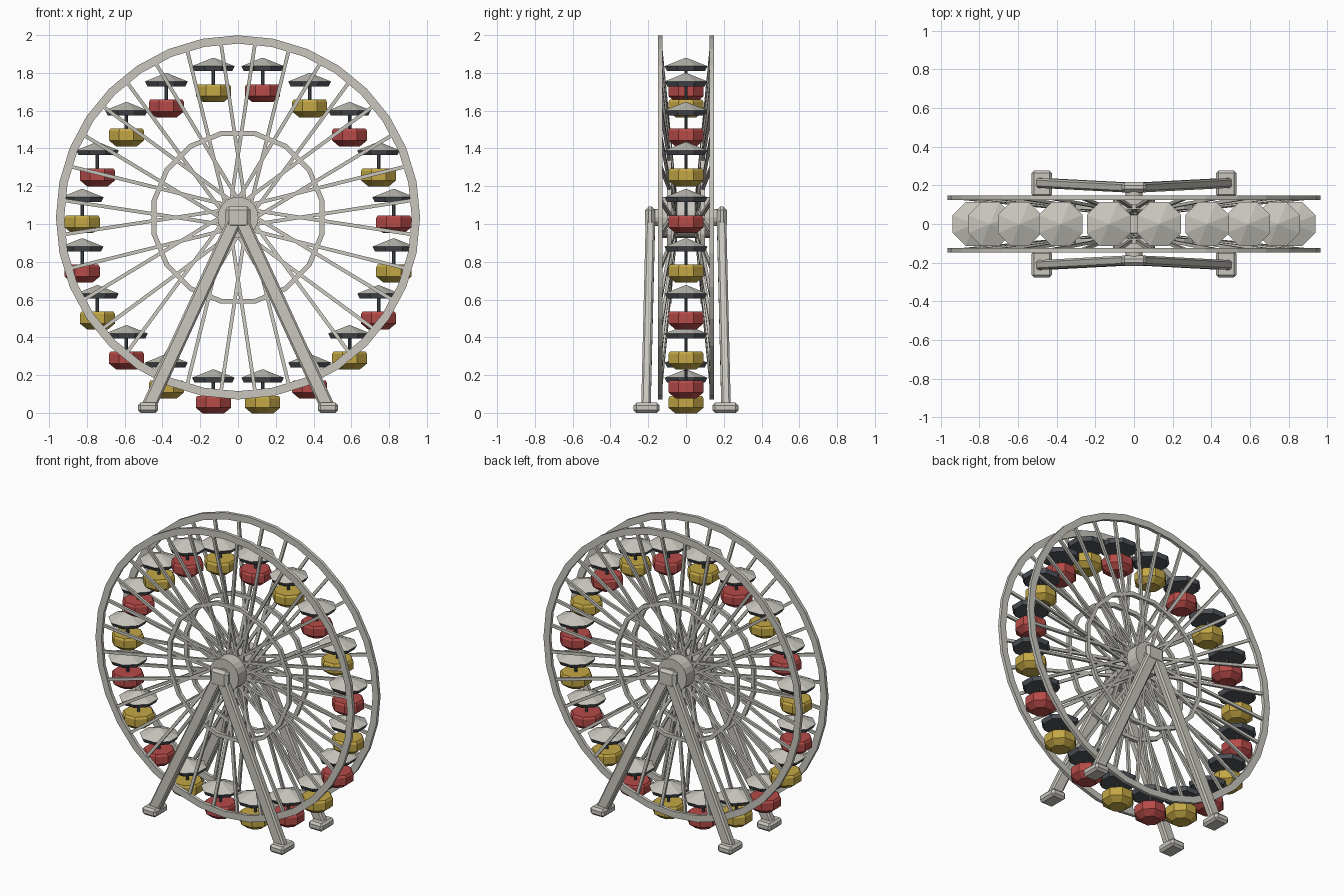
import bpy, bmesh, math
from mathutils import Vector, Matrix

if "Cube" in bpy.data.objects:
    bpy.data.objects.remove(bpy.data.objects["Cube"])

CZ = 1.035          # wheel centre height
SIDES = (-1, 1)


def material(name, rgb):
    m = bpy.data.materials.new(name)
    m.diffuse_color = (*rgb, 1)
    m.use_nodes = True
    m.node_tree.nodes["Principled BSDF"].inputs["Base Color"].default_value = m.diffuse_color
    return m


GREY = material("light_grey", (0.58, 0.565, 0.51))
SLATE = material("dark_slate", (0.085, 0.095, 0.11))
RED = material("red", (0.47, 0.07, 0.065))
YELLOW = material("yellow", (0.55, 0.39, 0.06))


def finish(name, bm, *mats):
    bmesh.ops.recalc_face_normals(bm, faces=bm.faces)
    me = bpy.data.meshes.new(name)
    bm.to_mesh(me)
    bm.free()
    for m in mats:
        me.materials.append(m)
    ob = bpy.data.objects.new(name, me)
    bpy.context.collection.objects.link(ob)
    return ob


def lathe(bm, profile, n, turn=0.0, closed=False, centre=(0, 0, 0), axis='Z'):
    """Revolve (radius, height) points into an n-sided solid; closed joins the ends as a ring."""
    rings = []
    for r, h in profile:
        ring = []
        for i in range(n):
            a = turn + math.tau * i / n
            p = (r * math.cos(a), r * math.sin(a), h)
            if axis == 'Y':
                p = (p[0], h, p[1])
            ring.append(bm.verts.new(Vector(p) + Vector(centre)))
        rings.append(ring)
    faces = []
    pairs = list(zip(rings, rings[1:]))
    if closed:
        pairs.append((rings[-1], rings[0]))
    for lo, hi in pairs:
        for i in range(n):
            j = (i + 1) % n
            faces.append(bm.faces.new((lo[i], lo[j], hi[j], hi[i])))
    if not closed:
        faces += [bm.faces.new(rings[0][::-1]), bm.faces.new(rings[-1])]
    return faces


def beam(bm, a, b, width, depth):
    """Rectangular bar from a to b; depth is measured roughly along y."""
    a, b = Vector(a), Vector(b)
    z = (b - a).normalized()
    x = Vector((0, 1, 0)).cross(z).normalized()
    y = z.cross(x)
    rot = Matrix((x, y, z)).transposed().to_4x4()
    mat = Matrix.Translation((a + b) / 2) @ rot @ Matrix.Diagonal((width, depth, (b - a).length, 1))
    return bmesh.ops.create_cube(bm, size=1, matrix=mat)['verts']


def bevel(ob, width):
    mod = ob.modifiers.new("bevel", 'BEVEL')
    mod.width = width
    mod.segments = 1


def wheel_point(angle, r, y):
    return (r * math.sin(angle), y, CZ + r * math.cos(angle))


# Spokes lean inward from the rims to the middle of the hub
def spoke_y(r):
    return 0.05 + (0.136 - 0.05) * (r - 0.06) / (0.94 - 0.06)


for s in SIDES:
    side = "front" if s < 0 else "back"

    # Outer rim
    bm = bmesh.new()
    lathe(bm, [(0.92, s * 0.125), (0.964, s * 0.125), (0.964, s * 0.147), (0.92, s * 0.147)],
          32, closed=True, centre=(0, 0, CZ), axis='Y')
    finish(side + "_rim", bm, GREY)

    # Inner stiffening ring
    bm = bmesh.new()
    y = s * spoke_y(0.45)
    lathe(bm, [(0.44, y - 0.012), (0.466, y - 0.012), (0.466, y + 0.012), (0.44, y + 0.012)],
          16, turn=math.pi / 16, closed=True, centre=(0, 0, CZ), axis='Y')
    finish(side + "_inner_ring", bm, GREY)

    # Laced spokes
    bm = bmesh.new()
    for i in range(32):
        a = math.tau * (i + 0.5) / 32
        lace = math.radians(35) * (1 if i % 2 else -1)
        beam(bm, wheel_point(a + lace, 0.08, s * spoke_y(0.08)),
             wheel_point(a, 0.935, s * 0.136), 0.019, 0.016)
    finish(side + "_spokes", bm, GREY)

    # Bearing block
    bm = bmesh.new()
    bmesh.ops.create_cube(bm, size=1, matrix=Matrix.Translation((0, s * 0.19, CZ))
                          @ Matrix.Diagonal((0.132, 0.052, 0.115, 1)))
    bevel(finish(side + "_bearing_block", bm, GREY), 0.018)

    # Support legs and feet
    for x in SIDES:
        tag = side + ("_left" if x < 0 else "_right")
        bm = bmesh.new()
        beam(bm, (x * 0.015, s * 0.188, CZ - 0.01), (x * 0.475, s * 0.212, 0.03), 0.076, 0.05)
        bevel(finish(tag + "_leg", bm, GREY), 0.01)
        bm = bmesh.new()
        bmesh.ops.create_cube(bm, size=1, matrix=Matrix.Translation((x * 0.477, s * 0.208, 0.027))
                              @ Matrix.Diagonal((0.106, 0.138, 0.054, 1)))
        bevel(finish(tag + "_foot", bm, GREY), 0.014)

# Hub drum and axle
bm = bmesh.new()
lathe(bm, [(0.108, -0.148), (0.108, 0.148)], 20, centre=(0, 0, CZ), axis='Y')
finish("hub", bm, GREY)
bm = bmesh.new()
lathe(bm, [(0.045, -0.18), (0.045, 0.18)], 12, centre=(0, 0, CZ), axis='Y')
finish("axle", bm, GREY)

# Hanging gondolas with octagonal canopies
OCT = 1 / math.cos(math.pi / 8)     # flat-to-flat half width to corner radius
for k in range(20):
    ang = math.radians(9 + 18 * k)
    c = wheel_point(ang, 0.835, 0)
    turn = math.pi / 8

    bm = bmesh.new()
    lathe(bm, [(0.1 * OCT, -0.05), (0.113 * OCT, -0.024), (0.004, 0.02)], 8, turn, centre=c)
    bm.normal_update()
    bmesh.ops.recalc_face_normals(bm, faces=bm.faces)
    for f in bm.faces:
        f.material_index = 1 if f.normal.z > 0.3 else 0
    finish("canopy_%02d" % k, bm, SLATE, GREY)

    bm = bmesh.new()
    lathe(bm, [(0.01, -0.13), (0.01, -0.045)], 8, turn, centre=c)
    finish("pole_%02d" % k, bm, SLATE)

    bm = bmesh.new()
    lathe(bm, [(0.055 * OCT, -0.2145), (0.093 * OCT, -0.183), (0.093 * OCT, -0.133),
               (0.085 * OCT, -0.12)], 8, turn, centre=c)
    finish("cabin_%02d" % k, bm, RED if k % 2 == 0 else YELLOW)
